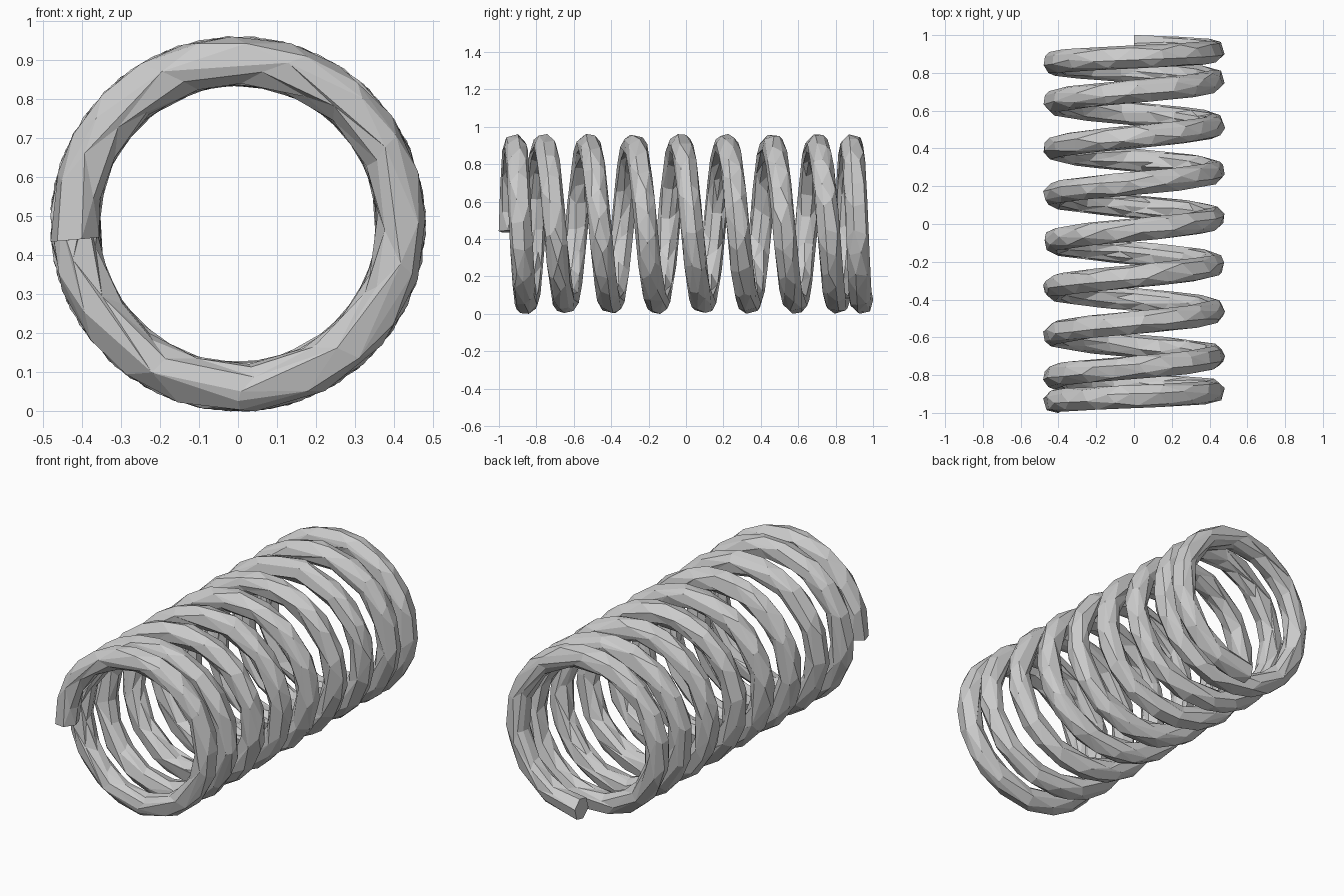
import bpy, bmesh, math
from mathutils import Vector

if "Cube" in bpy.data.objects:
    bpy.data.objects.remove(bpy.data.objects["Cube"])

COIL_R, WIRE_R, CENTRE_Z = 0.419, 0.061, 0.48
SIDES, STEPS = 12, 12                 # wire sides, rings per quarter turn
QUARTERS = 35                         # 8.75 turns
LEAD = 5.5 / 90                       # the front end starts slightly below the left side

# Axial position at each quarter turn: closed-up ends, even pitch between
end = [0.94, 0.914, 0.885, 0.854, 0.809, 0.76, 0.702, 0.645, 0.584]
middle_steps = QUARTERS - 2 * (len(end) - 1)
ys = [-v for v in end]
ys += [-end[-1] + 2 * end[-1] * i / middle_steps for i in range(1, middle_steps)]
ys += end[::-1]


def coil_point(t):
    """Wire centre at t quarter turns (left, top, right, bottom)."""
    a = t * math.pi / 2
    i = max(0, min(QUARTERS - 1, int(t)))
    f = max(0.0, t - i)
    y = ys[i] + (ys[i + 1] - ys[i]) * f
    return Vector((-COIL_R * math.cos(a), y, CENTRE_Z + COIL_R * math.sin(a)))


# Sweep the round wire along the coil
bm = bmesh.new()
rings = []
count = QUARTERS * STEPS
for k in range(count + 1):
    t = -LEAD + (QUARTERS + LEAD) * k / count
    a = t * math.pi / 2
    p = coil_point(t)
    radial = Vector((-math.cos(a), 0, math.sin(a)))
    tangent = Vector((math.sin(a), 0.0, math.cos(a)))
    if 0 < k < count:
        tangent = coil_point(t + 0.05) - coil_point(t - 0.05)
    side = tangent.normalized().cross(radial).normalized()
    ring = []
    for j in range(SIDES):
        b = 2 * math.pi * j / SIDES
        ring.append(bm.verts.new(p + WIRE_R * (radial * math.cos(b) + side * math.sin(b))))
    rings.append(ring)
for r0, r1 in zip(rings, rings[1:]):
    for j in range(SIDES):
        n = (j + 1) % SIDES
        bm.faces.new((r0[j], r0[n], r1[n], r1[j]))
# Flat cut ends
bm.faces.new(rings[0])
bm.faces.new(rings[-1])
bmesh.ops.recalc_face_normals(bm, faces=bm.faces[:])

mesh = bpy.data.meshes.new("coil_spring")
bm.to_mesh(mesh)
bm.free()
spring = bpy.data.objects.new("coil_spring", mesh)
bpy.context.collection.objects.link(spring)

# Reduce to irregular flat low-poly facets
dec = spring.modifiers.new("facets", 'DECIMATE')
dec.ratio = 0.22
